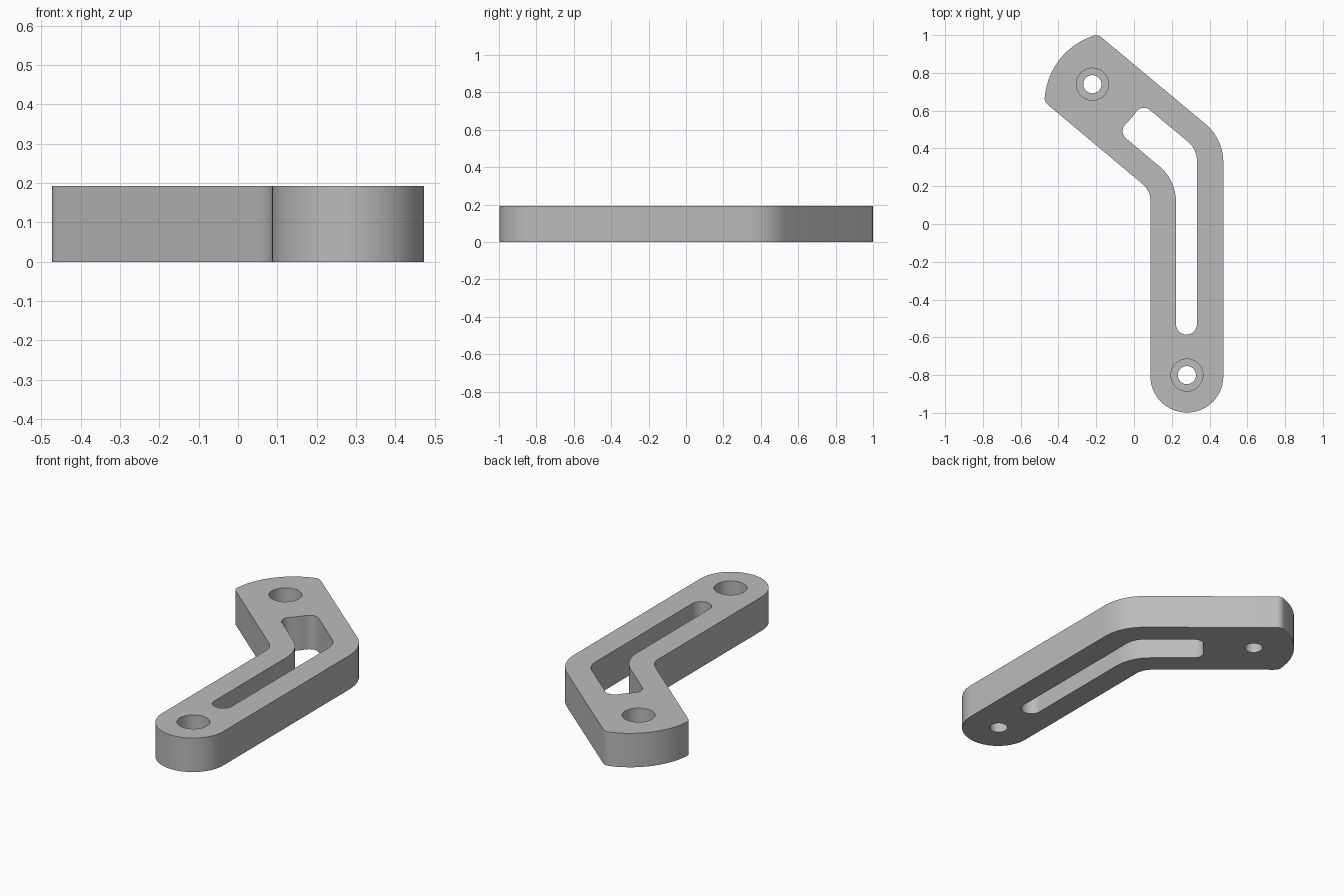
import bpy, bmesh, math
from mathutils import Vector

if "Cube" in bpy.data.objects:
    bpy.data.objects.remove(bpy.data.objects["Cube"])

HEIGHT, BORE_FLOOR = 0.193, 0.093


def rounded(corners):
    """Closed outline from (x, y, radius) corners, each replaced by a tangent arc."""
    pts = []
    for i, (x, y, r) in enumerate(corners):
        p = Vector((x, y))
        a = (Vector(corners[i - 1][:2]) - p).normalized()
        b = (Vector(corners[(i + 1) % len(corners)][:2]) - p).normalized()
        half = a.angle(b) / 2
        centre = p + (a + b).normalized() * (r / math.sin(half))
        start = p + a * (r / math.tan(half)) - centre
        sweep = start.angle_signed(p + b * (r / math.tan(half)) - centre)
        steps = max(4, math.ceil(abs(sweep) / math.radians(6)))
        for k in range(steps + 1):
            t = -sweep * k / steps
            c, s = math.cos(t), math.sin(t)
            pts.append(centre + Vector((start.x * c - start.y * s,
                                        start.x * s + start.y * c)))
    return pts


def circle(centre, r, n=48):
    return [Vector(centre) + r * Vector((math.cos(math.tau * k / n),
                                         math.sin(math.tau * k / n))) for k in range(n)]


# Outline of the bent arm, from the straight end round to the curved end
outline = rounded([
    (0.087, -0.998, 0.192), (0.473, -0.998, 0.192), (0.473, 0.451, 0.265),
    (-0.191, 1.004, 0.045), (-0.438, 0.923, 0.374), (-0.476, 0.648, 0.045),
    (0.087, 0.177, 0.11)])

# Bent slot, its upper end hollowed around the upper hole
slot = rounded([
    (0.222, -0.585, 0.055), (0.333, -0.585, 0.055), (0.333, 0.396, 0.13),
    (0.043, 0.638, 0.05), (-0.010, 0.565, 0.27), (-0.083, 0.488, 0.05),
    (0.222, 0.231, 0.24)])

holes = [(0.28, -0.80), (-0.22, 0.74)]

bm = bmesh.new()


def ring(pts, z):
    return [bm.verts.new((p.x, p.y, z)) for p in pts]


def wall(a, b):
    n = len(a)
    for i in range(n):
        j = (i + 1) % n
        bm.faces.new((a[i], a[j], b[j], b[i]))


def cap(rings):
    edges = []
    for r in rings:
        for i, v in enumerate(r):
            edges.append(bm.edges.get((r[i - 1], v)) or bm.edges.new((r[i - 1], v)))
    bmesh.ops.triangle_fill(bm, use_beauty=True, use_dissolve=False,
                            edges=edges, normal=(0, 0, 1))


# Outer and slot walls
top, bottom = [], []
for pts in (outline, slot):
    bottom.append(ring(pts, 0))
    top.append(ring(pts, HEIGHT))
    wall(bottom[-1], top[-1])

# Counterbored screw holes
for h in holes:
    wide, narrow = circle(h, 0.085), circle(h, 0.048)
    levels = [ring(narrow, 0), ring(narrow, BORE_FLOOR),
              ring(wide, BORE_FLOOR), ring(wide, HEIGHT)]
    for a, b in zip(levels, levels[1:]):
        wall(a, b)
    bottom.append(levels[0])
    top.append(levels[-1])

# Flat top and bottom faces
cap(bottom)
cap(top)
bmesh.ops.recalc_face_normals(bm, faces=bm.faces[:])

mesh = bpy.data.meshes.new("bent_arm")
bm.to_mesh(mesh)
bm.free()
arm = bpy.data.objects.new("bent_arm", mesh)
bpy.context.collection.objects.link(arm)

# Plain grey material
grey = bpy.data.materials.new("plain_grey")
grey.use_nodes = True
grey.diffuse_color = (0.5, 0.5, 0.5, 1)
grey.node_tree.nodes["Principled BSDF"].inputs["Base Color"].default_value = (0.5, 0.5, 0.5, 1)
mesh.materials.append(grey)

bpy.ops.object.select_all(action="DESELECT")
arm.select_set(True)
bpy.context.view_layer.objects.active = arm
bpy.ops.object.shade_smooth_by_angle(angle=math.radians(25))
